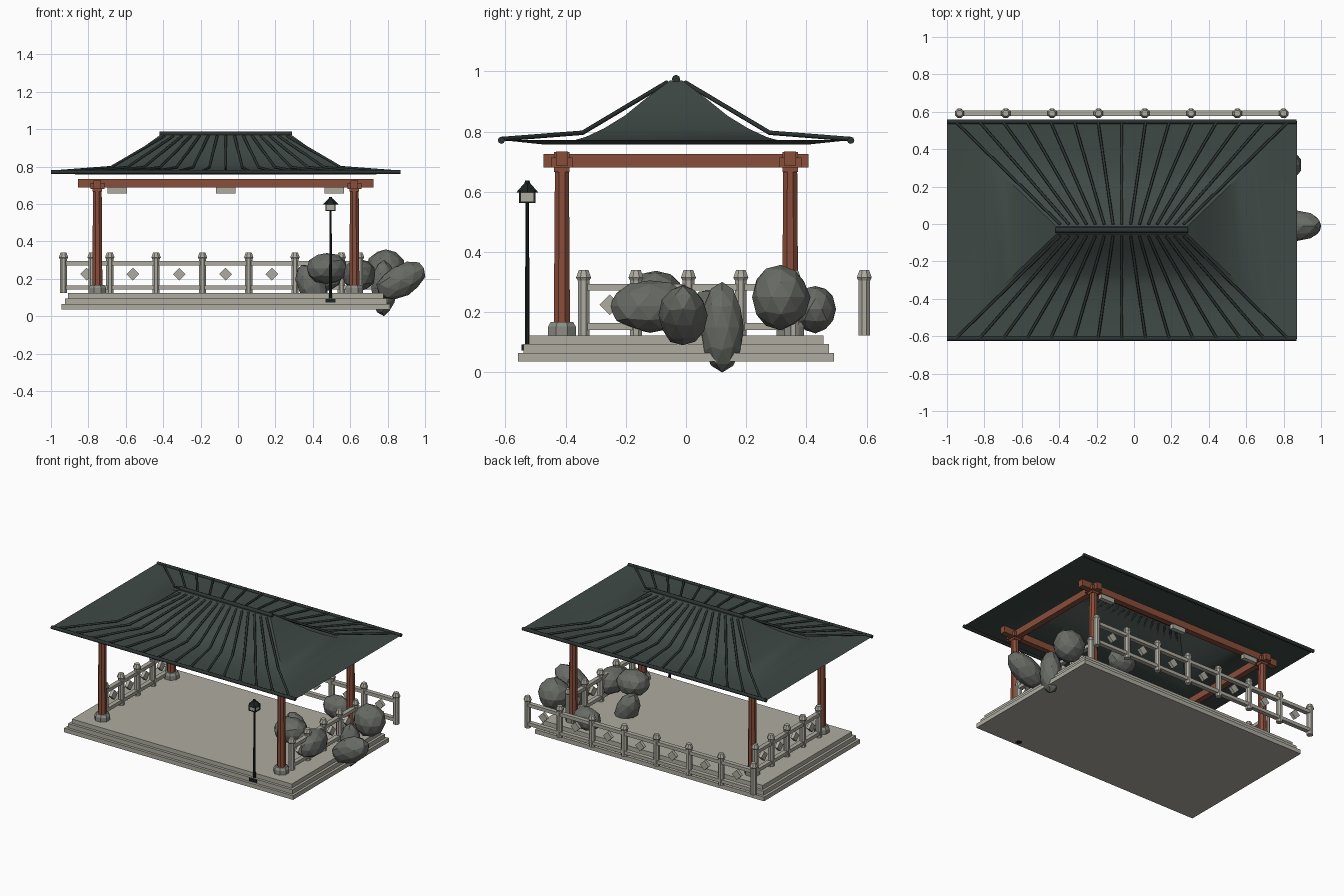
import bpy, bmesh, math, random
from mathutils import Matrix, Vector

cube = bpy.data.objects.get("Cube")
if cube:
    bpy.data.objects.remove(cube, do_unlink=True)
random.seed(4)
CX, CY = -0.065, -0.033      # centre of the pavilion
DECK = 0.123                 # height of the floor


def material(name, *rgb):
    m = bpy.data.materials.new(name)
    m.use_nodes = True
    m.diffuse_color = (*rgb, 1)
    m.node_tree.nodes["Principled BSDF"].inputs["Base Color"].default_value = (*rgb, 1)
    return m


STONE = material("pale stone", 0.42, 0.41, 0.35)
FOOT = material("grey stone", 0.27, 0.27, 0.24)
WOOD = material("red wood", 0.25, 0.075, 0.042)
ROOF = material("green slate", 0.05, 0.067, 0.06)
TILE = material("dark tile", 0.025, 0.034, 0.032)
ROCK = material("rock", 0.14, 0.147, 0.132)
METAL = material("black metal", 0.012, 0.017, 0.016)


def box(bm, size, loc, rot=Matrix()):
    m = Matrix.Translation(loc) @ rot @ Matrix.Diagonal((*size, 1))
    bmesh.ops.create_cube(bm, size=1, matrix=m)


def post(bm, x, y, z0, z1, r0, r1, sides=8):
    turn = Matrix.Rotation(math.pi / sides, 4, "Z")
    bmesh.ops.create_cone(bm, cap_ends=True, segments=sides, radius1=r0, radius2=r1,
                          depth=z1 - z0,
                          matrix=Matrix.Translation((x, y, (z0 + z1) / 2)) @ turn)


def finish(name, bm, mat, smooth=False):
    bmesh.ops.recalc_face_normals(bm, faces=bm.faces)
    mesh = bpy.data.meshes.new(name)
    bm.to_mesh(mesh)
    bm.free()
    mesh.materials.append(mat)
    ob = bpy.data.objects.new(name, mesh)
    bpy.context.collection.objects.link(ob)
    if smooth:
        bpy.ops.object.select_all(action="DESELECT")
        ob.select_set(True)
        bpy.context.view_layer.objects.active = ob
        bpy.ops.object.shade_smooth_by_angle()
    return ob


def tubes(name, paths, radius, mat):
    cu = bpy.data.curves.new(name, "CURVE")
    cu.dimensions = "3D"
    cu.bevel_depth = radius
    cu.bevel_resolution = 2
    cu.use_fill_caps = True
    for path in paths:
        sp = cu.splines.new("POLY")
        sp.points.add(len(path) - 1)
        for p, co in zip(sp.points, path):
            p.co = (*co, 1)
    cu.materials.append(mat)
    ob = bpy.data.objects.new(name, cu)
    bpy.context.collection.objects.link(ob)


# Stepped platform
bm = bmesh.new()
for i in range(3):
    size = (1.756 - 0.035 * i, 1.05 - 0.036 * i, 0.029)
    box(bm, size, (CX, CY, 0.051 + 0.029 * i))
finish("platform", bm, STONE)

# Columns, their feet and the bracket blocks on top
columns, feet, beams = bmesh.new(), bmesh.new(), bmesh.new()
for sx in (-1, 1):
    for sy in (-1, 1):
        x, y = CX + sx * 0.687, CY + sy * 0.379
        post(feet, x, y, DECK, 0.152, 0.05, 0.05)
        post(feet, x, y, 0.152, 0.168, 0.05, 0.04)
        post(columns, x, y, 0.165, 0.7, 0.029, 0.025)
        box(beams, (0.052, 0.052, 0.066), (x, y, 0.699))
        box(beams, (0.074, 0.074, 0.033), (x, y, 0.697))
finish("columns", columns, WOOD)
finish("column_feet", feet, FOOT)

# Crossing beams
for s in (-1, 1):
    box(beams, (1.58, 0.04, 0.046), (CX, CY + s * 0.379, 0.71))
    box(beams, (0.04, 0.88, 0.046), (CX + s * 0.687, CY, 0.703))
finish("beams", beams, WOOD)

# Pale blocks under the back beam
bm = bmesh.new()
for i in (-1, 0, 1):
    box(bm, (0.104, 0.03, 0.034), (CX + i * 0.58, CY + 0.379, 0.674))
finish("beam_blocks", bm, STONE)

# Hipped roof shell lofted from rectangular rings (half depth, height)
bm = bmesh.new()
rings = []
for d, z in ((0.583, 0.772), (0.44, 0.757), (0.36, 0.765), (0.3, 0.782), (0.24, 0.81),
             (0.17, 0.853), (0.1, 0.91), (0.02, 0.97)):
    w = 0.35 + (d - 0.02) * 1.04
    rings.append([bm.verts.new((CX + sx * w, CY + sy * d, z))
                  for sx, sy in ((-1, -1), (1, -1), (1, 1), (-1, 1))])
for low, high in zip(rings, rings[1:]):
    for i in range(4):
        j = (i + 1) % 4
        bm.faces.new((low[i], low[j], high[j], high[i]))
bm.faces.new(rings[-1])
finish("roof", bm, ROOF, smooth=True)

# Fanned tile ribs, ridge and eave rolls
ribs = []
for s in (-1, 1):
    for i in range(-7, 8):
        ribs.append([(CX + i * (0.047 + 0.08 * t), CY + s * (0.03 + 0.55 * t), z)
                     for t, z in ((0, 0.963), (0.51, 0.796), (1, 0.775))])
tubes("roof_ribs", ribs, 0.0075, TILE)
tubes("ridge_roll", [[(CX - 0.355, CY, 0.974), (CX + 0.355, CY, 0.974)]], 0.014, TILE)
tubes("eave_rolls", [[(CX - 0.935, CY + s * 0.58, 0.771), (CX + 0.935, CY + s * 0.58, 0.771)]
                     for s in (-1, 1)], 0.012, TILE)


# Stone fences: capped posts, two rails and a diamond in each panel
def fence(name, start, end, panels):
    bm = bmesh.new()
    start, end = Vector(start), Vector(end)
    run = end - start
    turn = Matrix.Rotation(math.atan2(run.y, run.x), 4, "Z")
    tilt = turn @ Matrix.Rotation(math.pi / 4, 4, "Y")
    for i in range(panels + 1):
        p = start + run * i / panels
        post(bm, p.x, p.y, DECK, 0.305, 0.021, 0.021)
        post(bm, p.x, p.y, 0.305, 0.315, 0.021, 0.027)
        post(bm, p.x, p.y, 0.315, 0.34, 0.027, 0.017)
        if i < panels:
            q = p + run / panels / 2
            box(bm, (0.048, 0.022, 0.048), (q.x, q.y, 0.225), tilt)
    mid = (start + end) / 2
    for z in (0.283, 0.153):
        box(bm, (run.length, 0.03, 0.023), (mid.x, mid.y, z), turn)
    finish(name, bm, STONE)


fence("back_fence", (-0.933, 0.592), (0.8, 0.592), 7)
for side, s in (("right", -1), ("left", 1)):
    fence(side + "_fence", (CX + s * 0.715, -0.34), (CX + s * 0.715, 0.356), 4)

# Faceted boulders: position, half sizes, tilt seen from the front
boulders = (
    ((0.475, -0.1, 0.255), (0.112, 0.1, 0.085), 0),
    ((0.395, 0.08, 0.16), (0.075, 0.075, 0.13), -0.45),
    ((0.65, -0.12, 0.22), (0.09, 0.135, 0.09), 0),
    ((0.79, 0.315, 0.25), (0.105, 0.098, 0.108), 0),
    ((0.87, -0.01, 0.19), (0.145, 0.082, 0.085), -0.5),
    ((0.78, 0.12, 0.15), (0.07, 0.072, 0.148), 0),
    ((0.46, 0.43, 0.21), (0.1, 0.07, 0.08), 0),
)
for n, (loc, size, tilt) in enumerate(boulders, 1):
    bm = bmesh.new()
    bmesh.ops.create_icosphere(bm, subdivisions=2, radius=1)
    for v in bm.verts:
        v.co *= random.uniform(0.95, 1.03)
    bm.transform(Matrix.Translation(loc) @ Matrix.Rotation(tilt, 4, "Y")
                 @ Matrix.Diagonal((*size, 1)))
    finish(f"boulder_{n}", bm, ROCK)

# Lamp post with a small roofed lantern
LX, LY = 0.495, -0.527
bm = bmesh.new()
post(bm, LX, LY, 0.036, 0.056, 0.022, 0.018)
post(bm, LX, LY, 0.056, 0.57, 0.009, 0.006)
box(bm, (0.055, 0.04, 0.02), (LX, LY, 0.083))
post(bm, LX, LY, 0.598, 0.628, 0.042, 0.012, 6)
post(bm, LX, LY, 0.625, 0.637, 0.011, 0.008)
box(bm, (0.052, 0.052, 0.006), (LX, LY, 0.565))
for sx in (-1, 1):
    for sy in (-1, 1):
        box(bm, (0.006, 0.006, 0.04), (LX + sx * 0.024, LY + sy * 0.024, 0.583))
finish("lamp_post", bm, METAL)
bm = bmesh.new()
box(bm, (0.046, 0.046, 0.038), (LX, LY, 0.584))
finish("lantern", bm, STONE)
